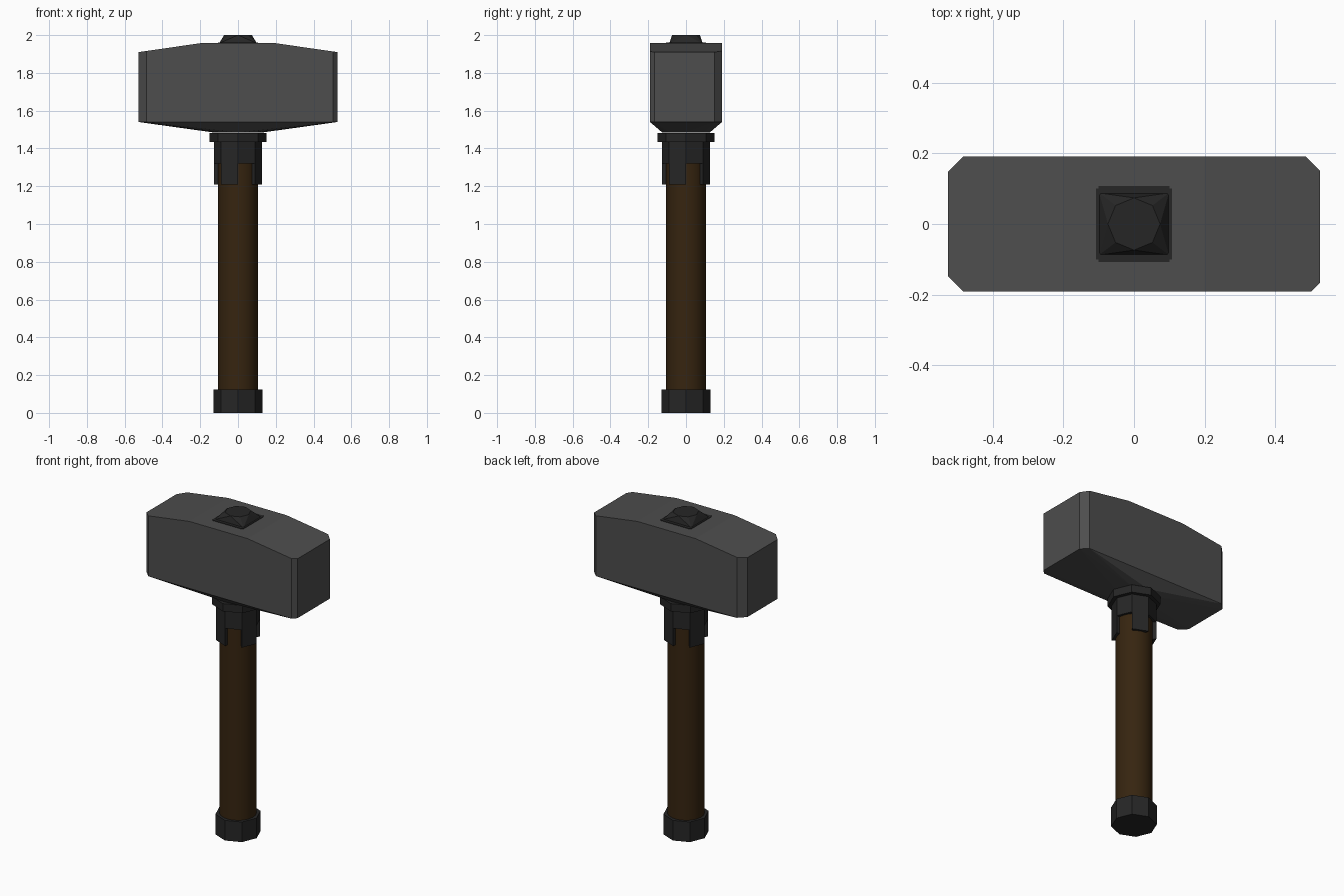
import bpy, bmesh, math

if "Cube" in bpy.data.objects:
    bpy.data.objects.remove(bpy.data.objects["Cube"])


def material(name, rgb):
    m = bpy.data.materials.new(name)
    m.diffuse_color = (*rgb, 1)
    m.use_nodes = True
    m.node_tree.nodes["Principled BSDF"].inputs["Base Color"].default_value = m.diffuse_color
    return m


stone = material("grey stone", (0.075, 0.075, 0.075))
iron = material("dark iron", (0.019, 0.019, 0.019))
wood = material("brown wood", (0.037, 0.018, 0.005))


def finish(name, bm, mat):
    bmesh.ops.recalc_face_normals(bm, faces=bm.faces)
    me = bpy.data.meshes.new(name)
    bm.to_mesh(me)
    bm.free()
    me.materials.append(mat)
    ob = bpy.data.objects.new(name, me)
    bpy.context.collection.objects.link(ob)
    return ob


def hull(name, points, mat):
    """Convex solid around a few points, with coplanar triangles merged."""
    bm = bmesh.new()
    for p in points:
        bm.verts.new(p)
    bmesh.ops.convex_hull(bm, input=bm.verts[:])
    bmesh.ops.dissolve_limit(bm, angle_limit=0.005, verts=bm.verts[:], edges=bm.edges[:])
    return finish(name, bm, mat)


def ring(r, z, n=8, start=0.0, step=None):
    step = step or 2 * math.pi / n
    return [(r * math.cos(start + i * step), r * math.sin(start + i * step), z) for i in range(n)]


def prism(name, r, z0, z1, mat, n=8):
    return hull(name, ring(r, z0, n) + ring(r, z1, n), mat)


def rect(x, y, z):
    return [(sx * x, sy * y, z) for sx in (-1, 1) for sy in (-1, 1)]


# Handle, smooth round shaft
handle = prism("handle", 0.105, 0.03, 1.48, wood, 24)
bpy.context.view_layer.objects.active = handle
handle.select_set(True)
bpy.ops.object.shade_smooth_by_angle(angle=math.radians(30))

# Iron pommel, collar and flange
prism("pommel", 0.129, 0.0, 0.125, iron)
prism("collar", 0.127, 1.32, 1.45, iron)
prism("flange", 0.15, 1.435, 1.483, iron)

# Four straps running down alternate collar faces
for i in range(4):
    a = i * math.pi / 2 + math.pi / 4
    pts = [p for z in (1.21, 1.33) for r in (0.127, 0.098)
           for p in ring(r, z, 2, a, math.pi / 4)]
    hull(f"collar_strap_{i + 1}", pts, iron)

# Head: chamfered block, sloped roof ends, underside tapering to the flange
X, Y = 0.527, 0.191
corners = [(-1, -1, 0.043), (-1, 1, 0.043), (1, 1, 0.04), (1, -1, 0.024)]
points = rect(0.2, Y, 1.957) + ring(0.125, 1.484)
for sx, sy, c in corners:
    for x, y in ((X - c, Y), (X, Y - c)):
        roof = 1.957 - (x - 0.2) / (X - 0.2) * 0.047
        points += [(sx * x, sy * y, 1.54), (sx * x, sy * y, roof)]
hull("hammer_head", points, stone)

# Peg on top: notched base plate and faceted cap
hull("peg_base_a", rect(0.1, 0.107, 1.94) + rect(0.1, 0.107, 1.96), iron)
hull("peg_base_b", rect(0.107, 0.1, 1.94) + rect(0.107, 0.1, 1.96), iron)
hull("peg_cap", rect(0.099, 0.088, 1.957) + ring(0.074, 2.0), iron)
